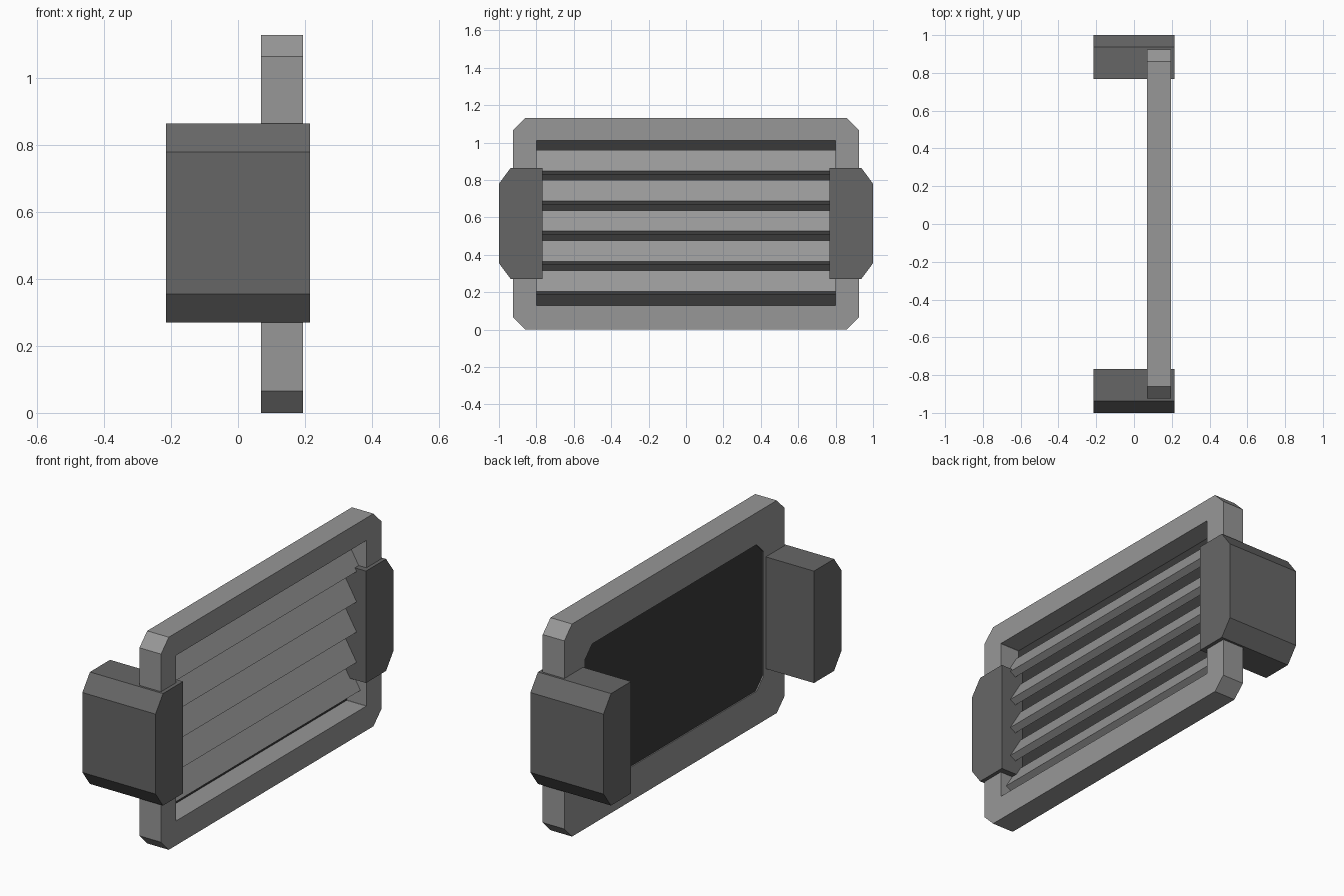
import bpy, bmesh

if "Cube" in bpy.data.objects:
    bpy.data.objects.remove(bpy.data.objects["Cube"])


def material(name, v):
    m = bpy.data.materials.new(name)
    m.diffuse_color = (v, v, v, 1)
    m.use_nodes = True
    m.node_tree.nodes["Principled BSDF"].inputs["Base Color"].default_value = m.diffuse_color
    return m


GREY = material("mid_grey", 0.31)
DARK = material("dark_grey", 0.134)
BLACK = material("near_black", 0.042)


def finish(name, bm, mat):
    bmesh.ops.recalc_face_normals(bm, faces=bm.faces)
    me = bpy.data.meshes.new(name)
    bm.to_mesh(me)
    bm.free()
    me.materials.append(mat)
    ob = bpy.data.objects.new(name, me)
    bpy.context.collection.objects.link(ob)
    return ob


def prism(name, pts, x0, x1, mat):
    """Extrude a (y, z) outline along x."""
    bm = bmesh.new()
    a = [bm.verts.new((x0, y, z)) for y, z in pts]
    b = [bm.verts.new((x1, y, z)) for y, z in pts]
    n = len(pts)
    bm.faces.new(a)
    bm.faces.new(b)
    for i in range(n):
        j = (i + 1) % n
        bm.faces.new((a[i], a[j], b[j], b[i]))
    return finish(name, bm, mat)


def octagon(w, z0, z1, c):
    """Rectangle outline with cut corners, always eight points."""
    return [(-w + c, z0), (w - c, z0), (w, z0 + c), (w, z1 - c),
            (w - c, z1), (-w + c, z1), (-w, z1 - c), (-w, z0 + c)]


def ring(name, outer, inner, x0, x1, mat):
    """Flat frame between two matching outlines, extruded along x."""
    bm = bmesh.new()
    loops = [[bm.verts.new((x, y, z)) for y, z in pts]
             for x, pts in ((x0, outer), (x1, outer), (x1, inner), (x0, inner))]
    n = len(outer)
    for k in range(4):
        p, q = loops[k], loops[(k + 1) % 4]
        for i in range(n):
            j = (i + 1) % n
            bm.faces.new((p[i], p[j], q[j], q[i]))
    bmesh.ops.remove_doubles(bm, verts=bm.verts, dist=1e-5)
    return finish(name, bm, mat)


# Outer frame with square front opening, and a thin lip behind it
ring("frame", octagon(0.925, 0, 1.13, 0.065), octagon(0.8, 0.13, 1.01, 0.001),
     0.074, 0.195, GREY)
ring("rear_lip", octagon(0.925, 0, 1.13, 0.065), octagon(0.75, 0.18, 0.96, 0.06),
     0.068, 0.074, GREY)

# Dark backing panel inside the frame
prism("back_panel", octagon(0.81, 0.12, 1.02, 0.001), 0.075, 0.08, BLACK)

# Five sloping louvre slats
section = [(0.16, 0.0), (0.127, -0.02), (0.078, 0.085), (0.08, 0.112), (0.094, 0.112)]
for k in range(5):
    z = 0.204 + 0.161 * k
    bm = bmesh.new()
    ends = [[bm.verts.new((px, y, z + pz)) for px, pz in section] for y in (-0.8, 0.8)]
    for e in ends:
        bm.faces.new(e)
    for i in range(5):
        j = (i + 1) % 5
        bm.faces.new((ends[0][i], ends[0][j], ends[1][j], ends[1][i]))
    finish(f"slat_{k + 1}", bm, GREY)

# Side brackets with chamfered outer edges
for side, name in ((1, "left_bracket"), (-1, "right_bracket")):
    outline = [(0.768, 0.27), (0.937, 0.27), (1.0, 0.355), (1.0, 0.78),
               (0.937, 0.865), (0.768, 0.865)]
    prism(name, [(side * y, z) for y, z in outline], -0.215, 0.215, DARK)
